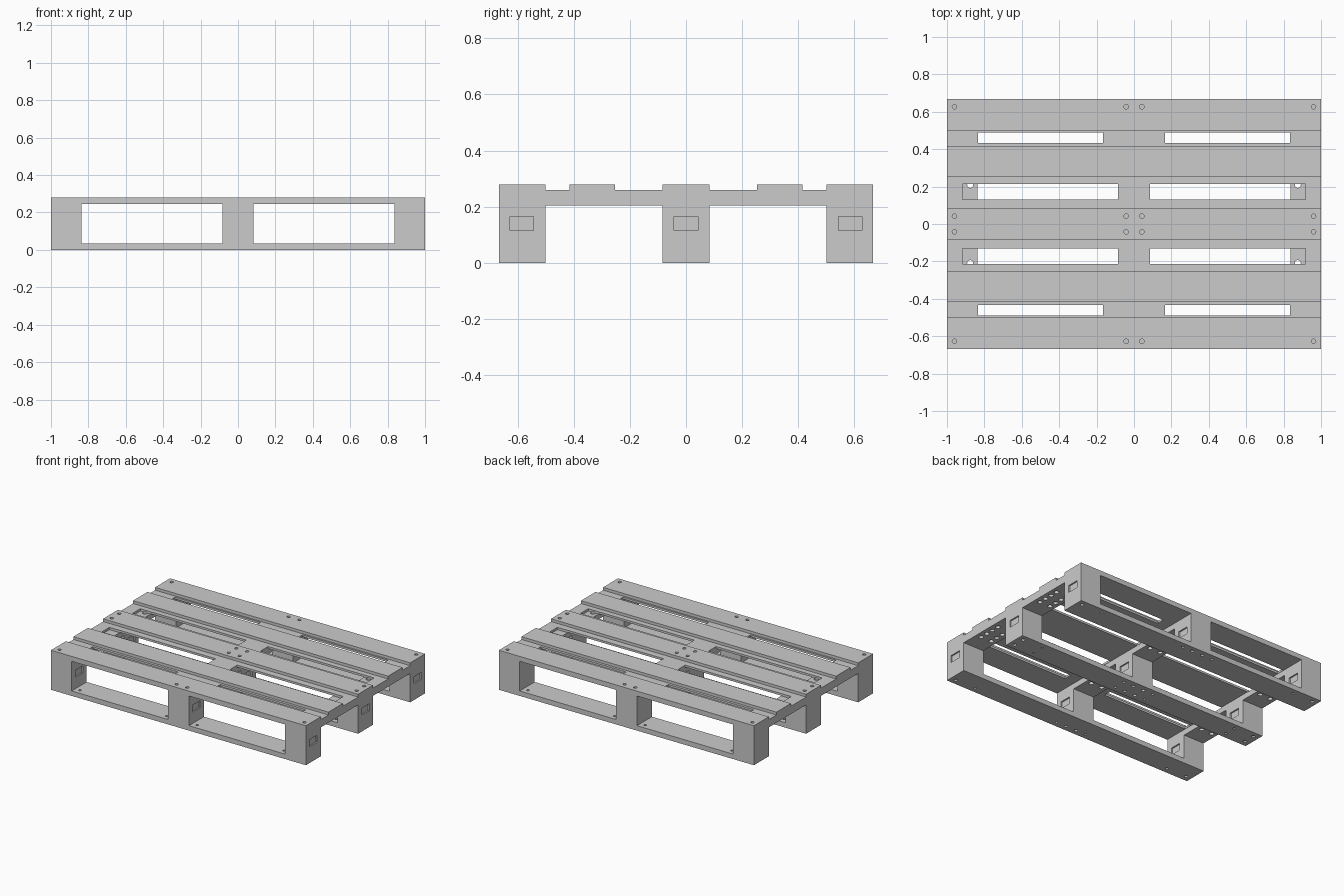
import bpy, bmesh
from mathutils import Matrix

if "Cube" in bpy.data.objects:
    bpy.data.objects.remove(bpy.data.objects["Cube"])

def box(bm, x0, x1, y0, y1, z0, z1):
    m = Matrix.Translation(((x0 + x1) / 2, (y0 + y1) / 2, (z0 + z1) / 2)) \
        @ Matrix.Diagonal((x1 - x0, y1 - y0, z1 - z0, 1))
    bmesh.ops.create_cube(bm, size=1, matrix=m)

def hole(bm, x, y, z0, z1, r):
    bmesh.ops.create_cone(bm, cap_ends=True, segments=16, radius1=r, radius2=r, depth=z1 - z0,
                          matrix=Matrix.Translation((x, y, (z0 + z1) / 2)))

def make(name, bm):
    me = bpy.data.meshes.new(name)
    bm.to_mesh(me)
    bm.free()
    ob = bpy.data.objects.new(name, me)
    bpy.context.collection.objects.link(ob)
    return ob

def carve(target, bm, name):
    cutter = make(name, bm)
    cutter.hide_render = True
    mod = target.modifiers.new(name, 'BOOLEAN')
    mod.operation, mod.solver, mod.object = 'DIFFERENCE', 'EXACT', cutter
    bpy.context.view_layer.objects.active = target
    bpy.ops.object.modifier_apply(modifier=name)
    bpy.data.objects.remove(cutter)

def span(s, a, b):
    return sorted((s * a, s * b))

SIDES = (-1, 1)
bm = bmesh.new()
box(bm, -1, 1, -0.667, 0.667, 0, 0.28)
pallet = make("pallet", bm)

# fork tunnels along x, and shallow gaps between the deck boards
bm = bmesh.new()
for s in SIDES:
    box(bm, -1.1, 1.1, *span(s, 0.083, 0.5), -0.1, 0.205)
    for a, b in ((0.083, 0.253), (0.415, 0.5)):
        box(bm, -1.1, 1.1, *span(s, a, b), 0.26, 0.4)
carve(pallet, bm, "long_cutter")

# fork tunnels along y, leaving skids below
bm = bmesh.new()
for s in SIDES:
    box(bm, *span(s, 0.083, 0.837), -0.8, 0.8, 0.035, 0.245)
carve(pallet, bm, "cross_cutter")

# slots through the deck; the inner ones expose the cross boards
bm = bmesh.new()
for sx in SIDES:
    for sy in SIDES:
        box(bm, *span(sx, 0.085, 0.917), *span(sy, 0.13, 0.215), 0.243, 0.4)
        box(bm, *span(sx, 0.165, 0.835), *span(sy, 0.433, 0.488), 0.243, 0.4)
carve(pallet, bm, "slot_cutter")

# grids of holes in the underside of the cross boards
bm = bmesh.new()
for xc in (-0.918, 0, 0.918):
    for dx in (-0.042, 0.042):
        for sy in SIDES:
            for i in range(4):
                hole(bm, xc + dx, sy * (0.209 + 0.055 * i), 0.15, 0.248, 0.016)
carve(pallet, bm, "drain_cutter")

# screw recesses on the deck and skids, and holes through the skids
bm = bmesh.new()
for x in (-0.96, -0.042, 0.042, 0.96):
    for y in (-0.627, -0.042, 0.042, 0.627):
        hole(bm, x, y, 0.268, 0.3, 0.012)
        hole(bm, x, y, -0.02, 0.012, 0.012)
for x in (-0.8, -0.12, 0.12, 0.8):
    for y in (-0.627, -0.042, 0.042, 0.627):
        hole(bm, x, y, -0.02, 0.06, 0.009)
carve(pallet, bm, "screw_cutter")

# shallow rectangular marks on the right face of every block
bm = bmesh.new()
for x in (-0.837, 0.083, 1.0):
    for y in (-0.585, 0, 0.585):
        box(bm, x - 0.01, x + 0.02, y - 0.042, y + 0.042, 0.115, 0.165)
carve(pallet, bm, "mark_cutter")
